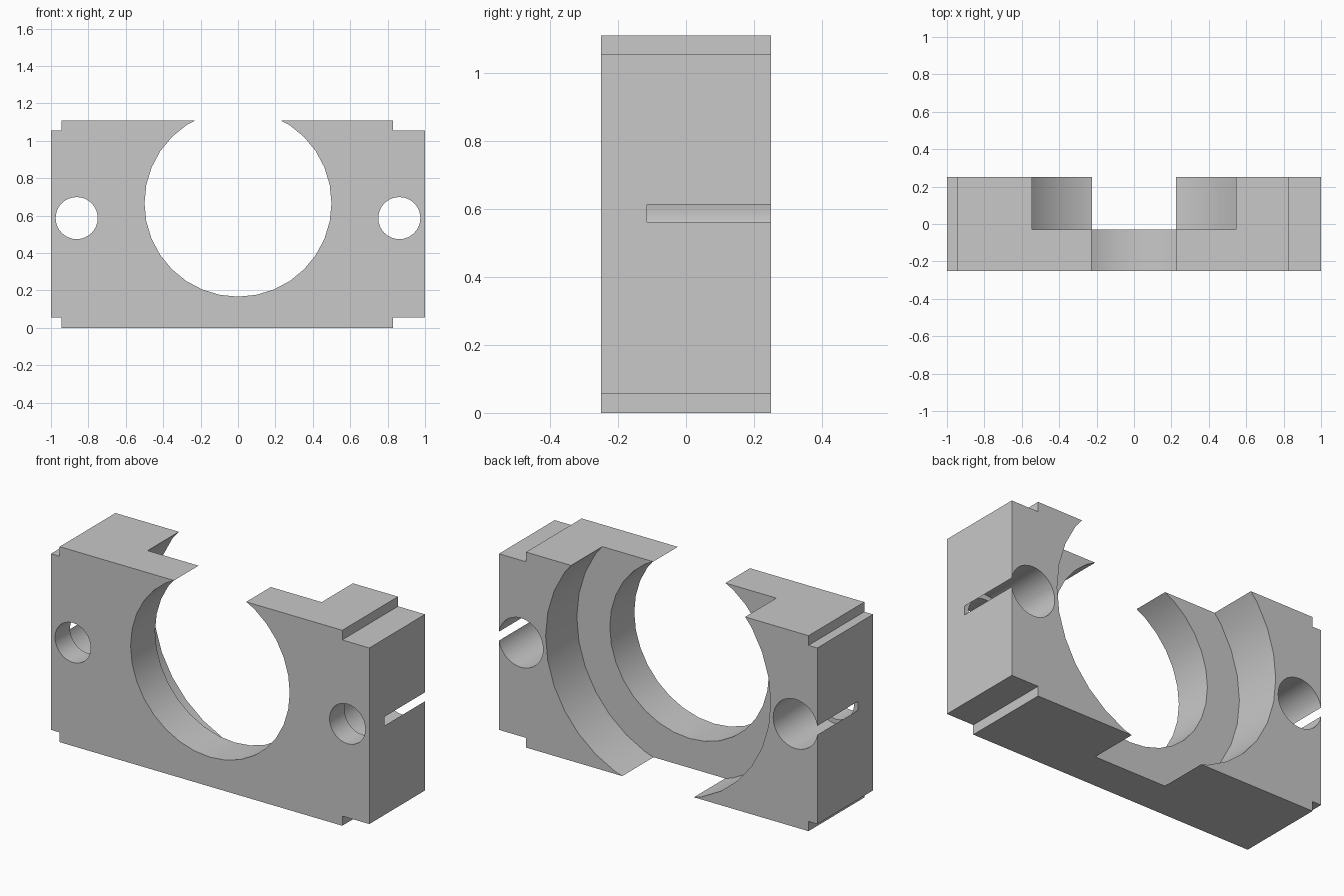
import bpy
import bmesh
import math
from mathutils import Matrix

cube = bpy.data.objects.get("Cube")
if cube:
    bpy.data.objects.remove(cube, do_unlink=True)

HEIGHT = 1.11
HALF_DEPTH = 0.25
STEP = 0.055        # height of the corner steps
BORE_Z = 0.667      # axis of the main bore
BOLT_X, BOLT_Z = 0.8625, 0.587

grey = bpy.data.materials.new("plain grey")
grey.use_nodes = True
grey.diffuse_color = (0.58, 0.58, 0.58, 1)
grey.node_tree.nodes["Principled BSDF"].inputs["Base Color"].default_value = grey.diffuse_color


def add_object(name, bm):
    bmesh.ops.recalc_face_normals(bm, faces=bm.faces)
    mesh = bpy.data.meshes.new(name)
    bm.to_mesh(mesh)
    bm.free()
    mesh.materials.append(grey)
    obj = bpy.data.objects.new(name, mesh)
    bpy.context.collection.objects.link(obj)
    return obj


def extrude_profile(name, points, y0, y1):
    bm = bmesh.new()
    face = bm.faces.new([bm.verts.new((x, y0, z)) for x, z in points])
    side = bmesh.ops.extrude_face_region(bm, geom=[face])["geom"]
    verts = [v for v in side if isinstance(v, bmesh.types.BMVert)]
    bmesh.ops.translate(bm, verts=verts, vec=(0, y1 - y0, 0))
    return add_object(name, bm)


def drill(target, x, z, radius, y0, y1):
    """Cut a round hole running along y."""
    bm = bmesh.new()
    place = Matrix.Translation((x, (y0 + y1) / 2, z)) @ Matrix.Rotation(math.pi / 2, 4, "X")
    bmesh.ops.create_cone(bm, cap_ends=True, segments=32, radius1=radius,
                          radius2=radius, depth=y1 - y0, matrix=place)
    cutter = add_object("hole_cutter", bm)
    cutter.hide_render = True
    mod = target.modifiers.new("hole", "BOOLEAN")
    mod.operation = "DIFFERENCE"
    mod.solver = "EXACT"
    mod.object = cutter
    bpy.ops.object.modifier_apply(modifier=mod.name)
    bpy.data.objects.remove(cutter, do_unlink=True)


# Block with stepped corners, wider steps on the left end
left, right = 0.83, -0.945
profile = [(right, 0), (left, 0), (left, STEP), (1, STEP),
           (1, HEIGHT - STEP), (left, HEIGHT - STEP), (left, HEIGHT),
           (right, HEIGHT), (right, HEIGHT - STEP), (-1, HEIGHT - STEP),
           (-1, STEP), (right, STEP)]
block = extrude_profile("clamp_block", profile, -HALF_DEPTH, HALF_DEPTH)
bpy.context.view_layer.objects.active = block
block.select_set(True)

# Main bore, with a wide counterbore open at the top and bottom
front, back = -HALF_DEPTH - 0.1, HALF_DEPTH + 0.1
drill(block, 0, BORE_Z, 0.5, front, back)
drill(block, 0, BORE_Z, 0.707, -0.03, back)

# Bolt holes, whose counterbores break through the end faces as slots
for side in (-1, 1):
    drill(block, side * BOLT_X, BOLT_Z, 0.1125, front, back)
    drill(block, side * BOLT_X, BOLT_Z, 0.14, -0.115, back)

bpy.ops.object.shade_smooth_by_angle(angle=math.radians(25))
